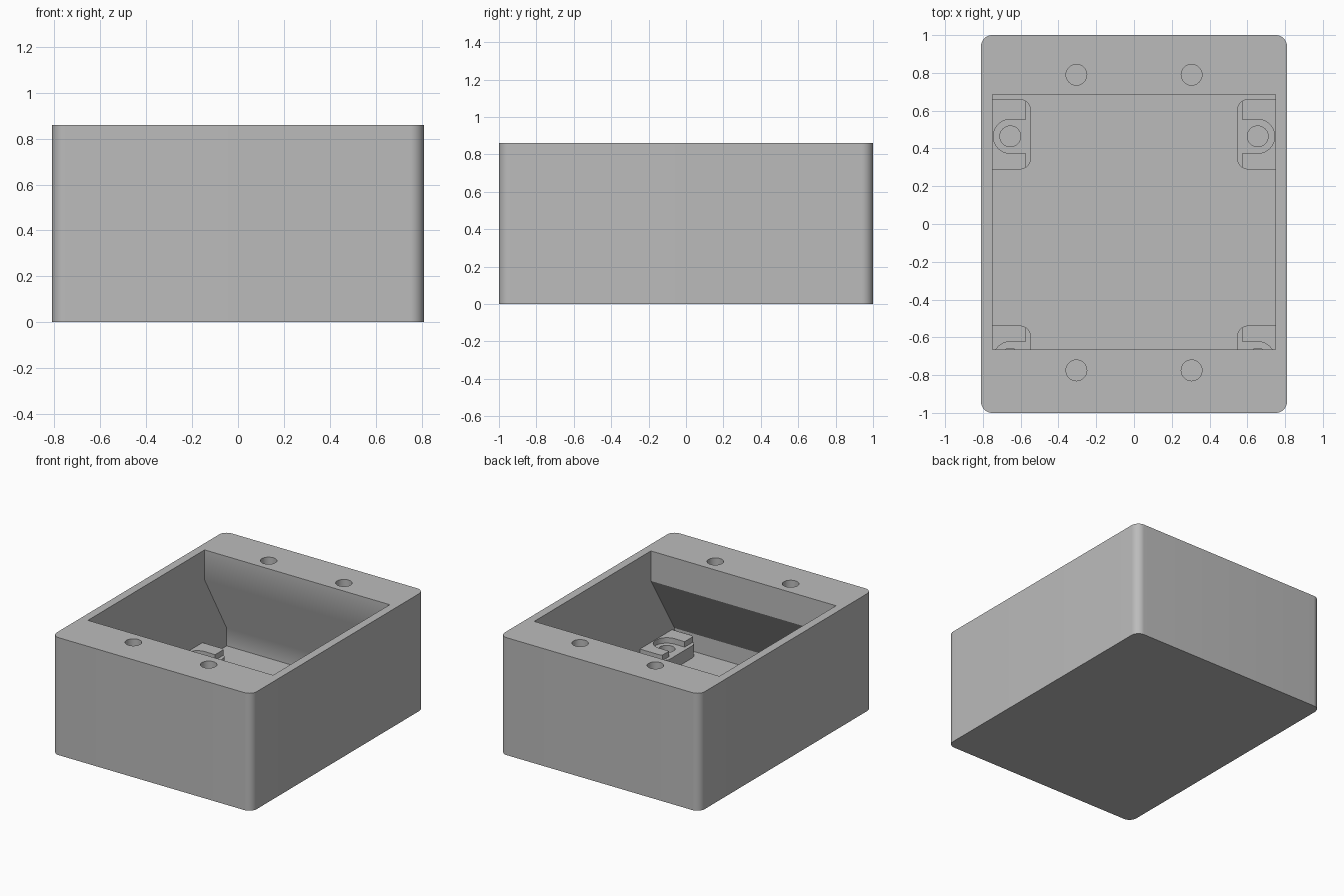
import bpy, bmesh
from math import cos, sin, pi, radians
from mathutils import Matrix, Vector

cube = bpy.data.objects.get("Cube")
if cube:
    bpy.data.objects.remove(cube, do_unlink=True)

grey = bpy.data.materials.new("light grey plastic")
grey.use_nodes = True
colour = (0.5, 0.5, 0.5, 1)
grey.diffuse_color = colour
grey.node_tree.nodes["Principled BSDF"].inputs["Base Color"].default_value = colour

HEIGHT, FLOOR, INNER_X = 0.86, 0.06, 0.75


def arc(cx, cy, r, start, end, steps):
    """Points along an arc, angles in degrees."""
    angles = [radians(start + (end - start) * i / steps) for i in range(steps + 1)]
    return [(cx + r * cos(a), cy + r * sin(a)) for a in angles]


def prism(name, outline, low, high, along_x=False):
    """Extrude an outline along z, or a (y, z) outline along x."""
    bm = bmesh.new()
    place = (lambda u, v: (low, u, v)) if along_x else (lambda u, v: (u, v, low))
    face = bm.faces.new([bm.verts.new(place(u, v)) for u, v in outline])
    rise = Vector((high - low, 0, 0)) if along_x else Vector((0, 0, high - low))
    top = bmesh.ops.extrude_face_region(bm, geom=[face])["geom"]
    bmesh.ops.translate(bm, vec=rise, verts=[g for g in top if isinstance(g, bmesh.types.BMVert)])
    bmesh.ops.recalc_face_normals(bm, faces=bm.faces)
    mesh = bpy.data.meshes.new(name)
    bm.to_mesh(mesh)
    bm.free()
    mesh.materials.append(grey)
    obj = bpy.data.objects.new(name, mesh)
    bpy.context.collection.objects.link(obj)
    return obj


def disc(cx, cy, r):
    return arc(cx, cy, r, 0, 360, 48)[:-1]


def carve(obj, cutters):
    """Subtract the cutters, then discard them."""
    bpy.context.view_layer.objects.active = obj
    for cutter in cutters:
        mod = obj.modifiers.new("cut", "BOOLEAN")
        mod.operation, mod.solver, mod.object = "DIFFERENCE", "EXACT", cutter
        bpy.ops.object.modifier_apply(modifier=mod.name)
        bpy.data.objects.remove(cutter, do_unlink=True)


def smooth(obj):
    bpy.ops.object.select_all(action="DESELECT")
    obj.select_set(True)
    bpy.context.view_layer.objects.active = obj
    bpy.ops.object.shade_smooth_by_angle(angle=radians(30))


# Enclosure with rounded vertical corners
r = 0.06
outline = []
for start, sx, sy in ((0, 1, 1), (90, -1, 1), (180, -1, -1), (270, 1, -1)):
    outline += arc(sx * (0.81 - r), sy * (1 - r), r, start, start + 90, 12)
body = prism("enclosure", outline, 0, HEIGHT)

# Cavity that widens below the front and back rims
cavity = prism("cavity_cutter", [
    (-0.665, 0.9), (-0.665, 0.64), (-0.94, 0.19), (-0.94, FLOOR),
    (0.94, FLOOR), (0.94, 0.19), (0.685, 0.64), (0.685, 0.9)],
    -INNER_X, INNER_X, along_x=True)

# Blind screw holes in the rims
holes = [prism("hole_cutter", disc(x, y, 0.055), HEIGHT - 0.25, 0.9)
         for x in (-0.305, 0.305) for y in (-0.775, 0.79)]
carve(body, [cavity] + holes)
smooth(body)

# Mounting bosses: stepped block with a U slot and a screw hole
SHELF, TOP = 0.15, 0.19
for row, cy, sy in (("back", 0.464, 1), ("front", -0.713, -1)):
    for side, sx in (("left", 1), ("right", -1)):
        near, far = -0.175, 0.197
        block = ([(0.78, near)] + [(0.78, far)]
                 + arc(0.605, far - r, r, 90, 180, 10)
                 + arc(0.605, near + r, r, 180, 270, 10))
        boss = prism(f"{row}_{side}_boss", block, FLOOR - 0.02, TOP)
        step = [(0.5, -0.3), (0.573, -0.3), (0.573, 0.3), (0.5, 0.3)]
        slot = [(0.5, -0.09)] + arc(0.655, 0, 0.09, -90, 90, 24) + [(0.5, 0.09)]
        carve(boss, [prism("step_cutter", step, SHELF, 0.3),
                     prism("slot_cutter", slot, SHELF, 0.3),
                     prism("screw_cutter", disc(0.655, 0, 0.055), FLOOR, 0.3)])
        boss.data.transform(Matrix.Translation((0, cy, 0)) @ Matrix.Diagonal((sx, sy, 1, 1)))
        if sx * sy < 0:
            boss.data.flip_normals()
        smooth(boss)
